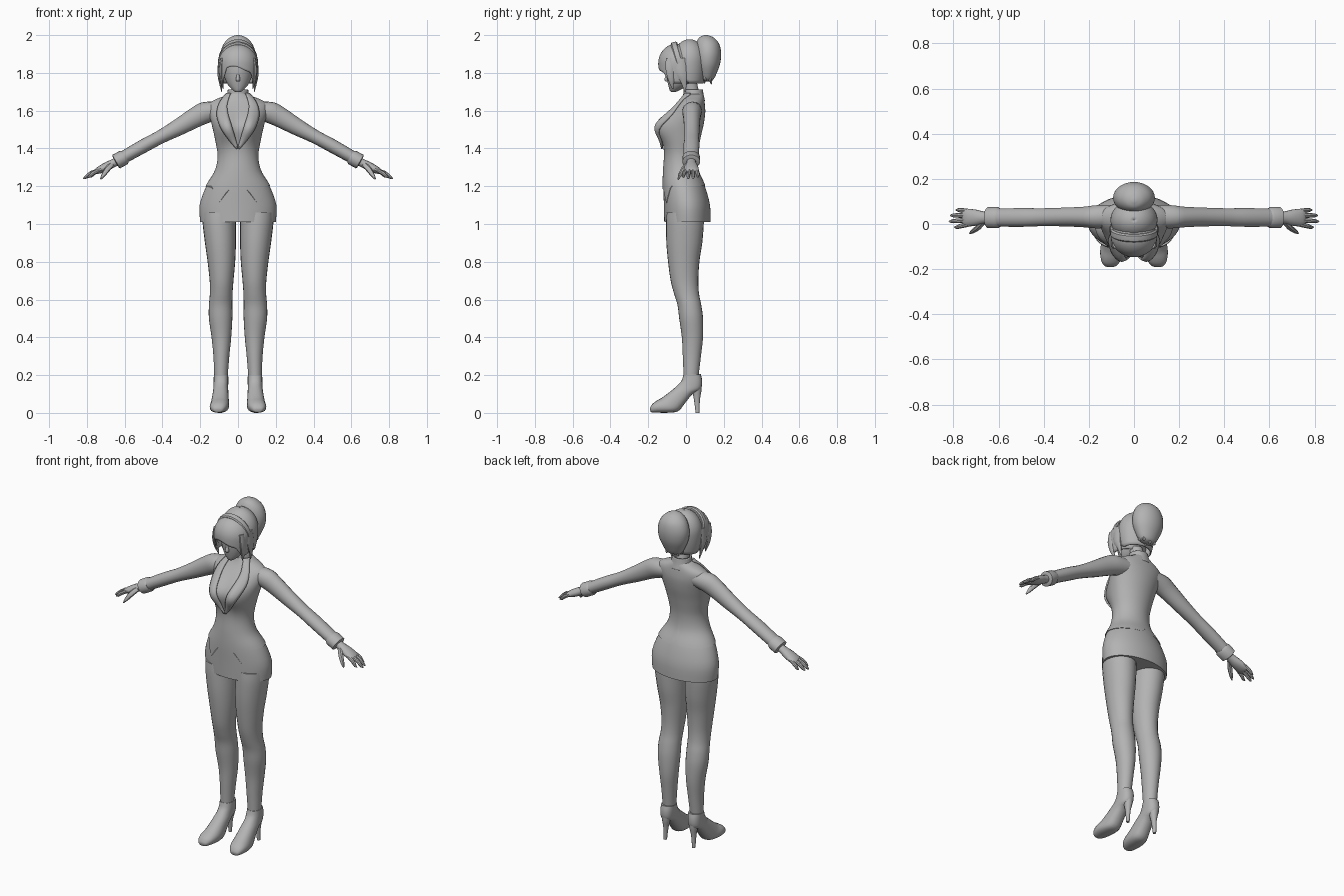
import bpy, bmesh, math
from mathutils import Vector, Matrix

grey = bpy.data.materials.new("plain grey")
grey.diffuse_color = (0.45, 0.45, 0.45, 1)
TAU = 2 * math.pi


def spline(rows, steps=4):
    """Catmull-Rom through rows of numbers."""
    out = []
    for i in range(len(rows) - 1):
        p = [rows[max(0, min(len(rows) - 1, i + k))] for k in (-1, 0, 1, 2)]
        for s in range(steps):
            t = s / steps
            out.append([0.5 * (2 * b + (c - a) * t + (2 * a - 5 * b + 4 * c - d) * t * t
                               + (3 * b - a - 3 * c + d) * t ** 3) for a, b, c, d in zip(*p)])
    return out + [list(rows[-1])]


def skin(name, rings, closed=True, caps=True, mirror=False, thick=0):
    """Join rows of points into one surface."""
    bm = bmesh.new()
    vs = [[bm.verts.new(p) for p in r] for r in rings]
    n = len(vs[0])
    for a, b in zip(vs, vs[1:]):
        for j in range(n if closed else n - 1):
            k = (j + 1) % n
            bm.faces.new((a[j], a[k], b[k], b[j]))
    if closed and caps:
        bm.faces.new(vs[0])
        bm.faces.new(vs[-1])
    bmesh.ops.recalc_face_normals(bm, faces=bm.faces)
    me = bpy.data.meshes.new(name)
    bm.to_mesh(me)
    bm.free()
    me.materials.append(grey)
    ob = bpy.data.objects.new(name, me)
    bpy.context.collection.objects.link(ob)
    if thick:
        m = ob.modifiers.new("thickness", 'SOLIDIFY')
        m.thickness, m.offset = thick, 0
    if mirror:
        ob.modifiers.new("mirror", 'MIRROR').use_mirror_merge = False
    return ob


def ring(c, u, v, n=20, e=1.0):
    f = lambda q: math.copysign(abs(q) ** e, q)
    return [Vector(c) + Vector(u) * f(math.cos(TAU * i / n)) + Vector(v) * f(math.sin(TAU * i / n))
            for i in range(n)]


def level(name, rows, n=20, steps=4, e=1.0, **kw):
    """Loft of horizontal rings: z, x, y, half width, half depth."""
    return skin(name, [ring((x, y, z), (a, 0, 0), (0, b, 0), n, e)
                       for z, x, y, a, b in spline(rows, steps)], **kw)


def limb(name, rows, tilt, n=14, steps=3, **kw):
    """Loft of rings across a sloping limb: x, y, z, half height, half depth."""
    t = math.radians(tilt)
    return skin(name, [ring((x, y, z), (a * math.cos(t), 0, a * math.sin(t)), (0, b, 0), n)
                       for x, y, z, a, b in spline(rows, steps)], **kw)


# torso shape: z, half width, front y, back y
BODY = spline([(1.01, .2, -.115, .13), (1.1, .203, -.117, .127), (1.2, .168, -.12, .1),
               (1.28, .12, -.118, .065), (1.36, .104, -.112, .058), (1.45, .118, -.108, .072),
               (1.53, .136, -.096, .09), (1.59, .152, -.068, .098), (1.63, .155, -.042, .096),
               (1.655, .125, -.025, .093), (1.675, .075, -.015, .09), (1.69, .05, -.01, .085)], 5)


def body(z):
    for a, b in zip(BODY, BODY[1:]):
        if z <= b[0]:
            t = max(0, (z - a[0]) / (b[0] - a[0]))
            return [p + (q - p) * t for p, q in zip(a[1:], b[1:])]
    return BODY[-1][1:]


def skin_point(d, z, off=0.0):
    """Point on the torso, d radians round from the front."""
    w, f, b = body(z)
    x = (w + off) * math.sin(d)
    c = math.cos(d)
    y = (f + b) / 2 - ((b - f) / 2 + off) * c
    bust = sum(math.exp(-((x - s) / .046) ** 2 / 2) for s in (-.072, .072))
    y -= .062 * bust * max(0, c) ** .5 * math.exp(-((z - 1.515) / .055) ** 2 / 2)
    return Vector((x, y, z))


def hem(d):
    """Pointed front edge and notched back of the jacket."""
    keys = [(0, 1.19), (17, 1.18), (30, 1.11), (52, 1.2), (172, 1.2), (180, 1.23)]
    g = abs(math.degrees(d))
    for (a, p), (b, q) in zip(keys, keys[1:]):
        if g <= b + 1e-6:
            return p + (q - p) * (g - a) / (b - a)
    return 1.2


# skirt and jacket
N = 72
around = [TAU * i / N - math.pi for i in range(N)]
skin("skirt", [[skin_point(d, 1.01 + .3 * k / 10) for d in around] for k in range(11)])
skin("jacket", [[skin_point(d, hem(d) + (1.69 - hem(d)) * k / 36, .004) for d in around]
                for k in range(37)])

# lapels: z, inner x, outer x
strip = spline([(1.4, .002, .006), (1.45, .014, .05), (1.51, .032, .09),
                (1.57, .05, .11), (1.62, .058, .105), (1.66, .05, .085), (1.69, .04, .06)], 4)


def lapel_row(z, xi, xo):
    row = []
    for k in range(6):
        x = xi + (xo - xi) * k / 5
        d = math.asin(min(.97, x / (body(z)[0] + .01)))
        p = skin_point(d, z, .008 + .006 * math.sin(math.pi * k / 5))
        p.x = x
        row.append(p)
    return row


skin("lapel", [lapel_row(*s) for s in strip], closed=False, mirror=True, thick=.01)

# neck and stand-up collar
level("neck", [(1.62, 0, .04, .045, .045), (1.68, 0, .035, .036, .038), (1.76, 0, .015, .036, .04)])
level("collar", [(1.65, 0, .04, .068, .057), (1.68, 0, .04, .055, .05), (1.712, 0, .038, .05, .047)],
      caps=False, thick=.008)

# arms with sleeve, cuff, palm and fingers
limb("sleeve", [(.08, .035, 1.605, .05, .05), (.16, .032, 1.594, .058, .052), (.22, .031, 1.567, .054, .046),
                (.31, .031, 1.515, .045, .042), (.41, .03, 1.461, .036, .04), (.5, .029, 1.413, .036, .042),
                (.62, .028, 1.345, .033, .04)], 60, 18, mirror=True)
limb("cuff", [(.595, .028, 1.358, .034, .041), (.605, .028, 1.352, .041, .047), (.645, .028, 1.33, .041, .047),
              (.648, .028, 1.328, .032, .038)], 60, 18, 1, mirror=True)
limb("palm", [(.62, .028, 1.343, .022, .025), (.66, .028, 1.322, .022, .026), (.7, .028, 1.302, .023, .036),
              (.74, .028, 1.283, .018, .04), (.758, .028, 1.274, .01, .036)], 62, mirror=True)
for i, (y0, y1, x1, z1) in enumerate([(-.003, -.014, .797, 1.246), (.017, .012, .82, 1.24),
                                      (.038, .038, .815, 1.241), (.058, .062, .79, 1.247)]):
    limb(f"finger_{i + 1}", [(.735, y0, 1.286, .01, .01), ((.735 + x1) / 2, (y0 + y1) / 2, 1.27, .011, .0105),
                             (x1 - .012, y1, z1 + .007, .008, .008), (x1, y1, z1, .002, .002)],
         60, 8, 2, mirror=True)
limb("thumb", [(.665, .012, 1.318, .014, .014), (.69, -.015, 1.292, .015, .013), (.714, -.032, 1.258, .011, .01),
               (.728, -.041, 1.236, .003, .003)], 40, 8, 2, mirror=True)

# legs
level("leg", [(1.06, .099, -.005, .09, .098), (1, .099, -.006, .088, .1), (.9, .093, -.009, .082, .095),
              (.8, .088, -.012, .073, .083), (.7, .087, -.008, .063, .073), (.63, .089, .003, .06, .066),
              (.57, .092, .018, .062, .063), (.5, .092, .027, .062, .063), (.4, .088, .034, .052, .056),
              (.3, .088, .031, .042, .048), (.2, .09, .027, .036, .04), (.15, .09, .025, .033, .038)],
      24, mirror=True)

# shoes: sole y z, top y z, half width, sideways centre
shoe = [(.078, .205, -.014, .2, .038, .09), (.085, .17, -.024, .17, .039, .09),
        (.078, .125, -.046, .145, .039, .091), (.035, .1, -.075, .12, .041, .092),
        (-.005, .052, -.103, .098, .045, .094), (-.04, .01, -.13, .079, .049, .096),
        (-.09, .001, -.156, .064, .05, .1), (-.145, .001, -.177, .048, .042, .103),
        (-.18, .002, -.189, .03, .026, .105), (-.188, .008, -.191, .02, .01, .105)]
skin("shoe", [ring((x, (a + c) / 2, max((b + d) / 2, 0)), (w, 0, 0), (0, (c - a) / 2, (d - b) / 2), 20, .85)
              for a, b, c, d, w, x in spline(shoe, 3)], mirror=True)
level("heel", [(.17, .09, .052, .034, .032), (.12, .09, .057, .024, .025), (.07, .092, .058, .014, .016),
               (0, .094, .061, .009, .01)], 12, mirror=True)

# head and nose
level("head", [(1.698, 0, -.068, .012, .01), (1.708, 0, -.06, .027, .026), (1.735, 0, -.042, .052, .052),
               (1.775, 0, -.028, .071, .074), (1.82, 0, -.02, .08, .086), (1.88, 0, -.012, .08, .088),
               (1.93, 0, -.005, .06, .066), (1.95, 0, 0, .02, .02)], 28)
level("nose", [(1.755, 0, -.1, .008, .008), (1.765, 0, -.103, .011, .012), (1.785, 0, -.1, .008, .009),
               (1.81, 0, -.096, .004, .006)], 10)


def dome(name, cy, cz, rx, ry, rz, edge):
    """Hair dome that hangs straight from its widest level to edge(d)."""
    rows = []
    for k in range(1, 21):
        row = []
        for i in range(48):
            d = TAU * i / 48 - math.pi
            z = cz + rz - (cz + rz - edge(d)) * (k / 20) ** 1.6
            s = math.sqrt(max(0, 1 - ((z - cz) / rz) ** 2)) if z > cz else 1 - 12 * (cz - z) ** 2
            row.append((rx * s * math.sin(d), cy - ry * s * math.cos(d), z))
        rows.append(row)
    return skin(name, [[(x * .01, cy + (y - cy) * .01, cz + rz) for x, y, z in rows[0]]] + rows,
                caps=False, thick=.008)


def fringe_edge(d):
    g = abs(math.degrees(d))
    if g < 42:
        return 1.835 - .03 * math.sin((math.degrees(d) + 15) / 57 * math.pi / 2) ** 2
    return 1.805 - .06 * min(1, (g - 42) / 25)


# hair: fringe, band, crown, side locks
dome("fringe", -.05, 1.85, .099, .093, .1, fringe_edge)
dome("crown_hair", .018, 1.862, .1, .085, .112,
     lambda d: 1.745 + .05 * max(0, math.cos(d)))
band = skin("hair_band", [ring((0, y, 0), (.106 * s, 0, 0), (0, 0, .112 * s), 40)
                          for y, s in ((-.018, .93), (-.012, .99), (0, 1.0), (.012, .99), (.018, .93))])
band.matrix_world = Matrix.Translation((0, -.035, 1.856)) @ Matrix.Rotation(math.radians(16), 4, 'X')
level("front_lock", [(1.88, .085, -.085, .01, .022), (1.82, .092, -.085, .011, .024),
                     (1.76, .088, -.078, .009, .016), (1.715, .078, -.07, .002, .003)], 10, mirror=True)
level("side_lock", [(1.88, .094, -.03, .01, .03), (1.8, .099, -.025, .01, .028),
                    (1.75, .094, -.012, .007, .016), (1.7, .086, -.004, .002, .003)], 10, mirror=True)

# gathered bun with loose tips
level("hair_bun", [(2, 0, .105, .008, .008), (1.988, 0, .108, .042, .037), (1.955, 0, .114, .075, .061),
                   (1.905, 0, .116, .092, .07), (1.85, 0, .115, .088, .066), (1.8, 0, .113, .068, .05),
                   (1.765, 0, .112, .046, .033), (1.755, 0, .112, .02, .015)], 28)
for i, (x, y) in enumerate([(0, .13), (0, .095), (.03, .125), (.035, .1)]):
    level(f"bun_tip_{i + 1}", [(1.81, x, y, .018, .014), (1.77, x * 1.15, y, .013, .011),
                               (1.738 + .006 * i, x * 1.3, y + .004, .002, .002)], 8, 2, mirror=x > 0)

# smooth shading that keeps creases
for ob in bpy.data.objects:
    ob.select_set(True)
    bpy.context.view_layer.objects.active = ob
bpy.ops.object.shade_smooth_by_angle(angle=math.radians(40))
